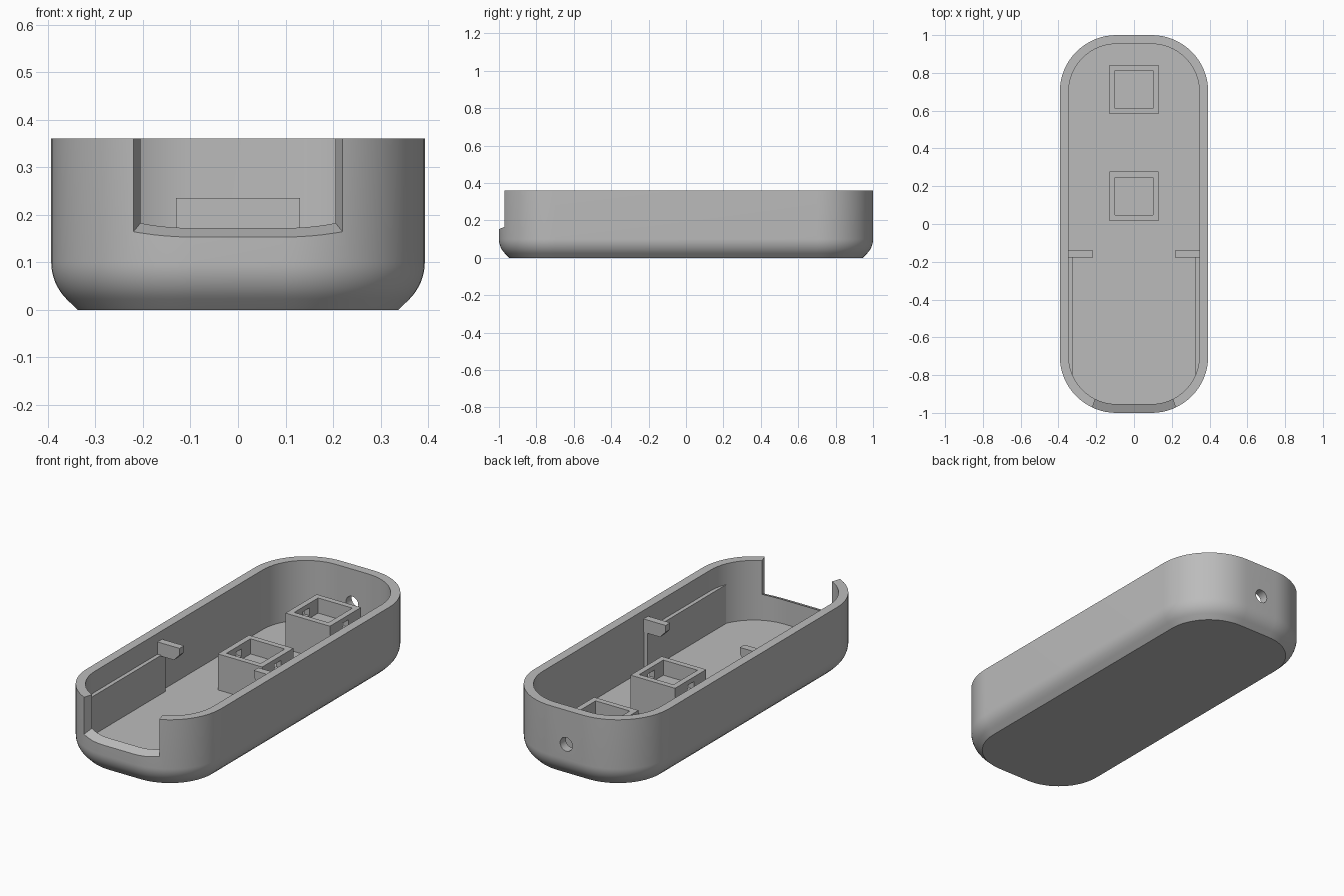
import bpy, bmesh, math

cube = bpy.data.objects.get("Cube")
if cube:
    bpy.data.objects.remove(cube, do_unlink=True)

grey = bpy.data.materials.new("mid grey")
grey.use_nodes = True
grey.diffuse_color = (0.5, 0.5, 0.5, 1)
grey.node_tree.nodes["Principled BSDF"].inputs["Base Color"].default_value = (0.5, 0.5, 0.5, 1)


def loft(name, rings):
    """Closed solid skinned through matching rings, capped at both ends."""
    bm = bmesh.new()
    loops = [[bm.verts.new(p) for p in ring] for ring in rings]
    n = len(loops[0])
    for a, b in zip(loops, loops[1:]):
        for i in range(n):
            j = (i + 1) % n
            bm.faces.new((a[i], a[j], b[j], b[i]))
    bm.faces.new(loops[0][::-1])
    bm.faces.new(loops[-1])
    bmesh.ops.recalc_face_normals(bm, faces=bm.faces)
    mesh = bpy.data.meshes.new(name)
    bm.to_mesh(mesh)
    bm.free()
    mesh.materials.append(grey)
    obj = bpy.data.objects.new(name, mesh)
    bpy.context.collection.objects.link(obj)
    return obj


def rectangle(x0, x1, y0, y1, z):
    return [(x0, y0, z), (x1, y0, z), (x1, y1, z), (x0, y1, z)]


def box(name, x0, x1, y0, y1, z0, z1):
    return loft(name, [rectangle(x0, x1, y0, y1, z) for z in (z0, z1)])


def rounded_ring(inset, z, steps=16):
    """Rounded rectangle whose corner centres stay fixed as it is inset."""
    r = RADIUS - inset
    ring = []
    for quarter, (sx, sy) in enumerate(((1, 1), (-1, 1), (-1, -1), (1, -1))):
        for i in range(steps + 1):
            a = (quarter + i / steps) * math.pi / 2
            ring.append((sx * (HALF_W - RADIUS) + r * math.cos(a),
                         sy * (1 - RADIUS) + r * math.sin(a), z))
    return ring


def cut(obj, cutter):
    cutter.hide_render = True
    mod = obj.modifiers.new("cut", 'BOOLEAN')
    mod.operation = 'DIFFERENCE'
    mod.solver = 'EXACT'
    mod.object = cutter
    bpy.context.view_layer.objects.active = obj
    bpy.ops.object.modifier_apply(modifier=mod.name)
    bpy.data.objects.remove(cutter, do_unlink=True)


HALF_W, RADIUS, HEIGHT = 0.393, 0.30, 0.36
WALL, FLOOR = 0.047, 0.045

# Tray: chamfered and rounded base, straight walls, hollow inside
profile = [(0.055, 0)]
bend = 0.109
for i in range(9):
    a = math.radians(45) * (1 - i / 8)
    profile.append((bend * (1 - math.cos(a)), 0.1 - bend * math.sin(a)))
profile += [(0, HEIGHT), (WALL, HEIGHT), (WALL, FLOOR)]
tray = loft("tray_shell", [rounded_ring(inset, z) for inset, z in profile])

# Flared front opening with a sloping sill
opening = []
for y in (-1.05, -0.85):
    half = 0.205 - 0.326 * (y + 0.926)
    sill = 0.153 + 0.4 * (y + 1)
    opening.append([(-half, y, sill), (half, y, sill), (half, y, 0.5), (-half, y, 0.5)])
cut(tray, loft("opening_cutter", opening))

# Round hole through the back wall
hole = []
for y in (0.9, 1.1):
    hole.append([(0.036 * math.cos(i * math.pi / 16), y,
                  0.18 + 0.036 * math.sin(i * math.pi / 16)) for i in range(32)])
cut(tray, loft("hole_cutter", hole))

bpy.ops.object.select_all(action='DESELECT')
tray.select_set(True)
bpy.context.view_layer.objects.active = tray
bpy.ops.object.shade_smooth_by_angle(angle=math.radians(30))

# Square posts with a pocket on top and a small window in each side wall
for name, y in (("middle_post", 0.147), ("back_post", 0.712)):
    post = loft(name, [rectangle(-h, h, y - h, y + h, z) for h, z in
                       ((0.13, 0.04), (0.13, 0.235), (0.1, 0.235), (0.1, 0.155))])
    cut(post, box("window_cutter", -0.2, 0.2, y - 0.027, y + 0.027, 0.17, 0.21))

# Side ledges and the chamfered tabs at their ends
for side, s in (("left", 1), ("right", -1)):
    box(side + "_ledge", s * 0.325, s * 0.35, -0.8, -0.142, 0.04, 0.25)
    outline = [(0.36, 0.315), (0.217, 0.315), (0.217, 0.28), (0.25, 0.245), (0.36, 0.245)]
    loft(side + "_tab", [[(s * x, y, z) for x, z in outline] for y in (-0.178, -0.14)])
